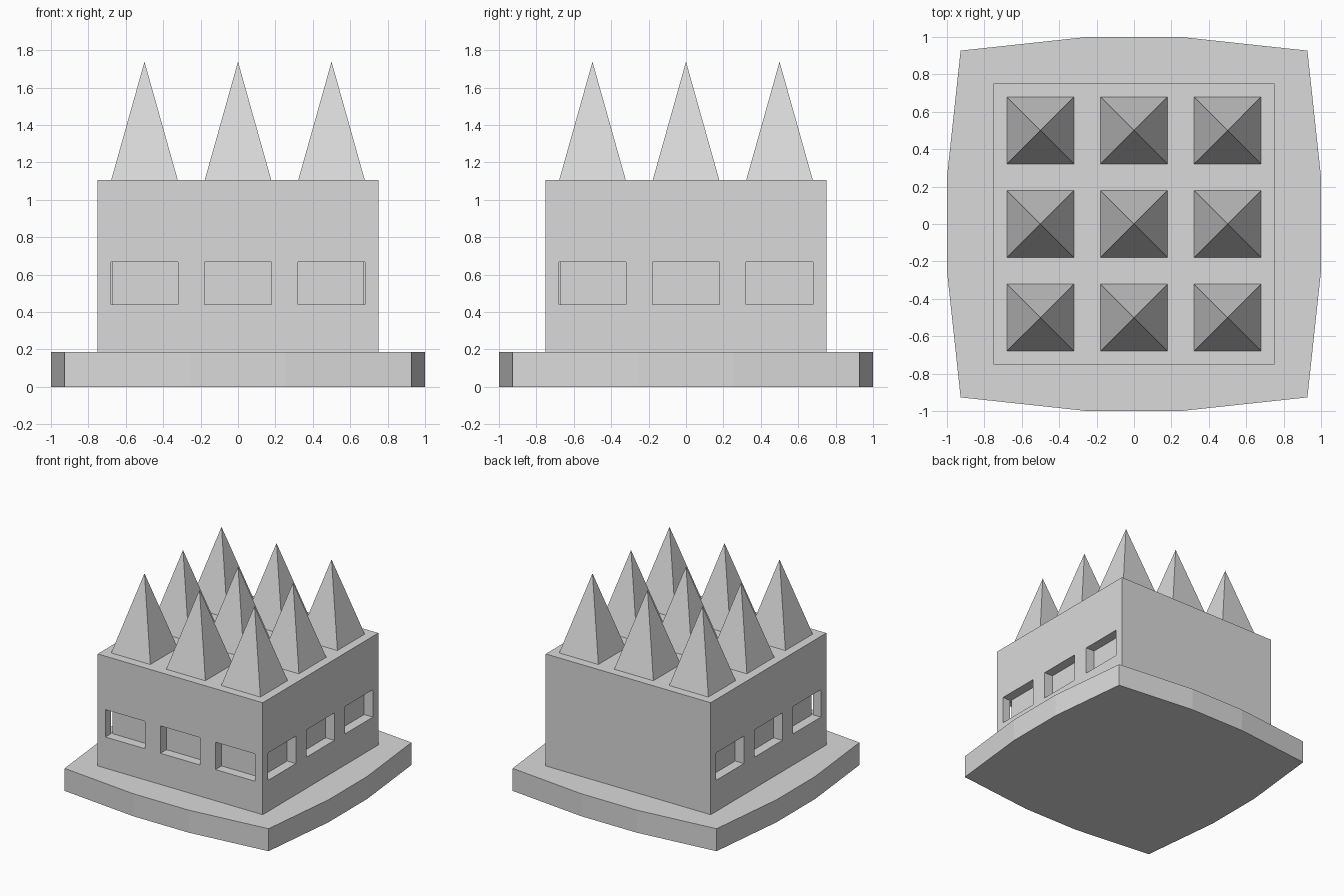
import bpy, bmesh
from math import pi
from mathutils import Matrix, Vector

cube = bpy.data.objects.get("Cube")
if cube:
    bpy.data.objects.remove(cube, do_unlink=True)

grey = bpy.data.materials.new("light grey")
grey.use_nodes = True
colour = (0.7, 0.7, 0.7, 1)
grey.diffuse_color = colour
grey.node_tree.nodes["Principled BSDF"].inputs["Base Color"].default_value = colour

BASE_TOP, BODY_TOP, APEX = 0.185, 1.105, 1.738
BODY = 0.75
SPOTS = (-0.5, 0, 0.5)


def make_object(name, bm):
    bmesh.ops.recalc_face_normals(bm, faces=bm.faces)
    mesh = bpy.data.meshes.new(name)
    bm.to_mesh(mesh)
    bm.free()
    mesh.materials.append(grey)
    obj = bpy.data.objects.new(name, mesh)
    bpy.context.collection.objects.link(obj)
    return obj


def add_box(bm, low, high):
    low, high = Vector(low), Vector(high)
    matrix = Matrix.Translation((low + high) / 2) @ Matrix.Diagonal((high - low).to_4d())
    bmesh.ops.create_cube(bm, size=1, matrix=matrix)


# Base slab with bowed sides, one side profile turned four times
bm = bmesh.new()
side = [Vector(p) for p in ((-0.927, -0.927, 0), (-0.25, -1, 0), (0.25, -1, 0))]
outline = [Matrix.Rotation(i * pi / 2, 3, "Z") @ p for i in range(4) for p in side]
slab = bm.faces.new([bm.verts.new(p) for p in outline])
extruded = bmesh.ops.extrude_face_region(bm, geom=[slab], use_keep_orig=True)
top = [v for v in extruded["geom"] if isinstance(v, bmesh.types.BMVert)]
bmesh.ops.translate(bm, verts=top, vec=(0, 0, BASE_TOP))
make_object("base_slab", bm)

# Square main block
bm = bmesh.new()
add_box(bm, (-BODY, -BODY, BASE_TOP), (BODY, BODY, BODY_TOP))
body = make_object("main_block", bm)

# Three recessed windows on each side
for i in range(4):
    bm = bmesh.new()
    for x in SPOTS:
        add_box(bm, (x - 0.18, -0.9, 0.441), (x + 0.18, -0.671, 0.666))
    bm.transform(Matrix.Rotation(i * pi / 2, 4, "Z"))
    cutter = make_object(f"window_cutter_{i + 1}", bm)
    cutter.hide_render = True
    cutter.hide_viewport = True
    cutter.display_type = "WIRE"
    cut = body.modifiers.new(f"windows_{i + 1}", "BOOLEAN")
    cut.operation = "DIFFERENCE"
    cut.solver = "EXACT"
    cut.object = cutter

# Bake the window cuts and drop the cutters
bpy.context.view_layer.update()
graph = bpy.context.evaluated_depsgraph_get()
carved = bpy.data.meshes.new_from_object(body.evaluated_get(graph))
body.modifiers.clear()
body.data = carved
for obj in [o for o in bpy.data.objects if o.name.startswith("window_cutter")]:
    bpy.data.objects.remove(obj, do_unlink=True)

# Grid of roof spikes
for row, y in enumerate(SPOTS):
    for col, x in enumerate(SPOTS):
        bm = bmesh.new()
        corners = [bm.verts.new((x + 0.178 * sx, y + 0.178 * sy, BODY_TOP))
                   for sx, sy in ((-1, -1), (1, -1), (1, 1), (-1, 1))]
        tip = bm.verts.new((x, y, APEX))
        bm.faces.new(corners)
        for i in range(4):
            bm.faces.new((corners[i], corners[(i + 1) % 4], tip))
        make_object(f"roof_spike_{row + 1}_{col + 1}", bm)
